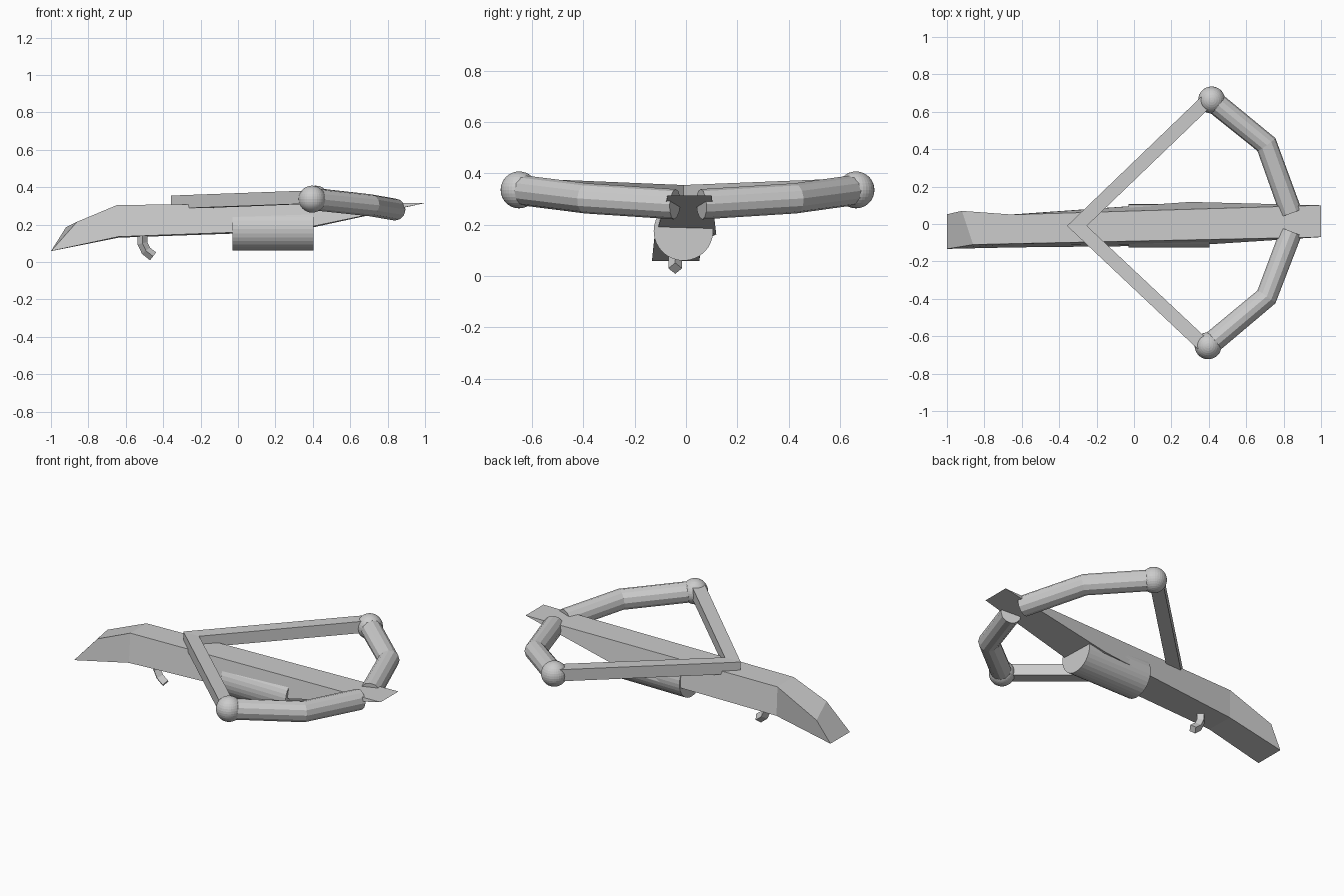
import bpy
import bmesh
import math
from mathutils import Vector

cube = bpy.data.objects.get("Cube")
if cube:
    bpy.data.objects.remove(cube)

grey = bpy.data.materials.new("grey")
grey.use_nodes = True
COLOUR = (0.6, 0.6, 0.6, 1)
grey.diffuse_color = COLOUR
grey.node_tree.nodes["Principled BSDF"].inputs["Base Color"].default_value = COLOUR


def add_mesh(name, bm):
    bmesh.ops.recalc_face_normals(bm, faces=bm.faces)
    mesh = bpy.data.meshes.new(name)
    bm.to_mesh(mesh)
    bm.free()
    mesh.materials.append(grey)
    obj = bpy.data.objects.new(name, mesh)
    bpy.context.collection.objects.link(obj)
    return obj


def add_tube(name, path, radius, resolution):
    """Sweep a faceted round section along a path of straight pieces."""
    curve = bpy.data.curves.new(name, "CURVE")
    curve.dimensions = "3D"
    curve.twist_mode = "Z_UP"
    curve.bevel_depth = radius
    curve.bevel_resolution = resolution
    curve.use_fill_caps = True
    spline = curve.splines.new("POLY")
    spline.points.add(len(path) - 1)
    for point, co in zip(spline.points, path):
        point.co = (*co, 1)
    spline.use_smooth = False
    obj = bpy.data.objects.new(name, curve)
    bpy.context.collection.objects.link(obj)
    bpy.ops.object.select_all(action="DESELECT")
    obj.select_set(True)
    bpy.context.view_layer.objects.active = obj
    bpy.ops.object.convert(target="MESH")
    obj = bpy.context.object
    obj.data.materials.clear()
    obj.data.materials.append(grey)
    return obj


# Stock: near and far outlines, joined into a butt and a tapering fore end
near = [(-1, -.133, .058), (-.86, -.11, .215), (-.645, -.105, .305),
        (1, -.07, .315), (.3, -.115, .17), (-.64, -.125, .135)]
far = [(-1, .052, .058), (-.92, .07, .185), (-.645, .05, .305),
       (1, .10, .315), (.3, .118, .163), (-.64, .052, .13)]
bm = bmesh.new()
a = [bm.verts.new(p) for p in near]
b = [bm.verts.new(p) for p in far]
for side in (a, b):
    bm.faces.new([side[i] for i in (0, 1, 2, 5)])
    bm.faces.new([side[i] for i in (2, 3, 4, 5)])
for i in range(6):
    j = (i + 1) % 6
    bm.faces.new((a[i], a[j], b[j], b[i]))
add_mesh("stock", bm)

# Cylinder under the fore end
bpy.ops.mesh.primitive_cylinder_add(vertices=32, radius=.116, depth=.435,
                                    location=(.187, -.01, .176),
                                    rotation=(0, math.pi / 2, 0))
bpy.context.object.name = "under_cylinder"
bpy.context.object.data.materials.append(grey)

# Trigger
add_tube("trigger", [(-.512, -.042, .16), (-.511, -.042, .10),
                     (-.492, -.042, .06), (-.454, -.042, .03)], .027, 0)

# Bow limbs, tip balls and string bars
apex = Vector((-.305, -.01, .32))
sides = {"left": [(.84, .06, .28), (.708, .425, .303), (.415, .663, .336)],
         "right": [(.84, -.043, .28), (.708, -.39, .303), (.396, -.651, .336)]}
for side, path in sides.items():
    add_tube(side + "_limb", path, .059, 4)

    bpy.ops.mesh.primitive_uv_sphere_add(segments=32, ring_count=16,
                                         radius=.072, location=path[-1])
    bpy.context.object.name = side + "_tip_ball"
    bpy.context.object.data.materials.append(grey)

    tip = Vector(path[-1]) + Vector((-.02, 0, .01))
    across = (tip - apex).cross(Vector((0, 0, 1))).normalized() * .037
    # Both bars are mitred where they meet at the apex
    shift = Vector((.053, 0, 0)) * (1 if across.y * tip.y < 0 else -1)
    up = Vector((0, 0, .035))
    bm = bmesh.new()
    ends = []
    for centre, offset in ((apex, shift), (tip, across)):
        ends.append([bm.verts.new(centre + offset * s + up * t)
                     for s, t in ((-1, -1), (1, -1), (1, 1), (-1, 1))])
    for end in ends:
        bm.faces.new(end)
    for i in range(4):
        j = (i + 1) % 4
        bm.faces.new((ends[0][i], ends[0][j], ends[1][j], ends[1][i]))
    add_mesh(side + "_string", bm)
